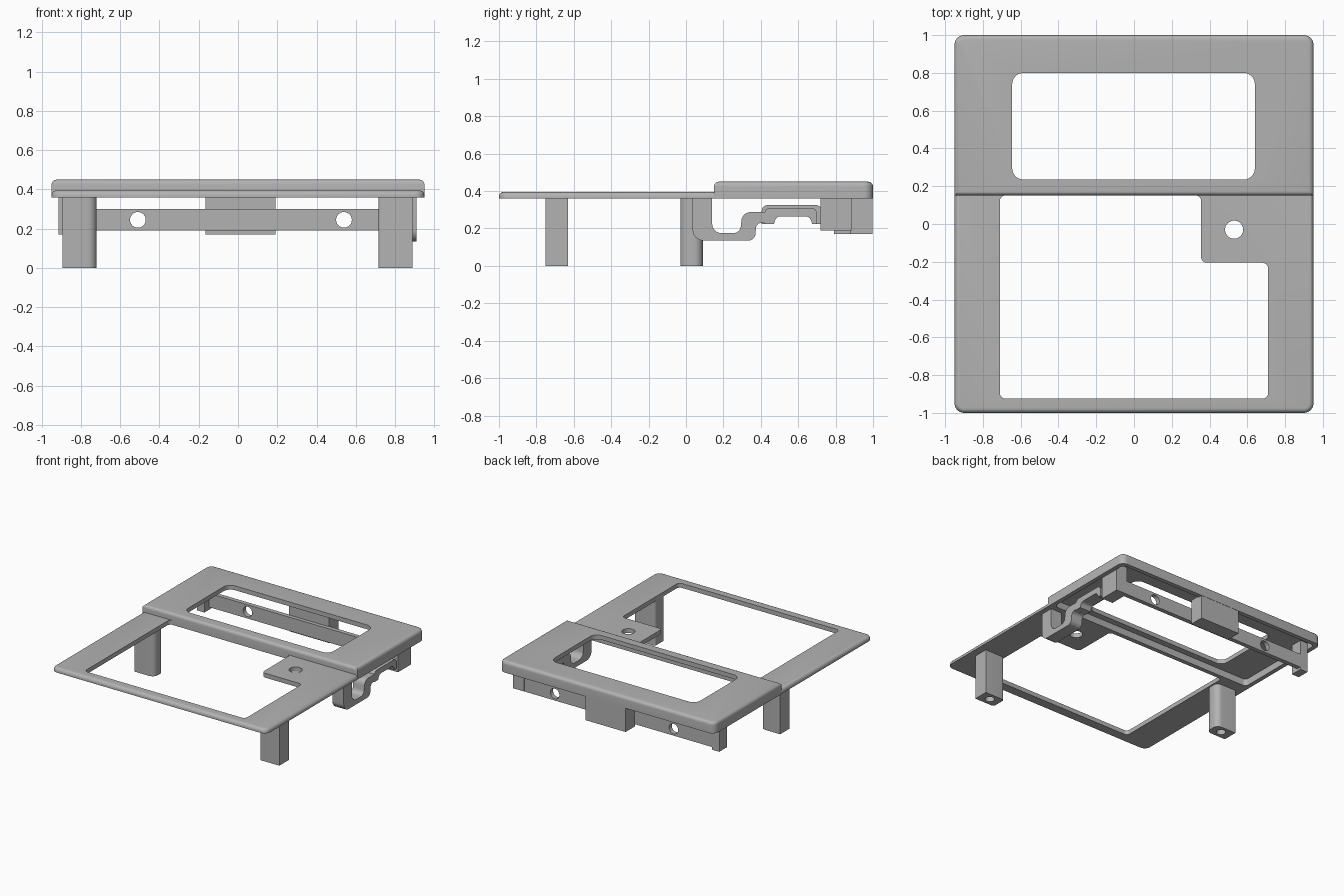
import bpy, bmesh, math
from mathutils import Vector

cube = bpy.data.objects.get("Cube")
if cube:
    bpy.data.objects.remove(cube)

grey = bpy.data.materials.new("plain grey")
grey.use_nodes = True
grey.diffuse_color = (0.45, 0.45, 0.45, 1)
grey.node_tree.nodes["Principled BSDF"].inputs["Base Color"].default_value = grey.diffuse_color


def rounded(corners, steps=6):
    """Turn (u, v, radius) corners into an outline with arcs."""
    out = []
    n = len(corners)
    for i, (u, v, r) in enumerate(corners):
        p = Vector((u, v))
        if r == 0:
            out.append(p)
            continue
        a = (Vector(corners[i - 1][:2]) - p).normalized()
        b = (Vector(corners[(i + 1) % n][:2]) - p).normalized()
        half = a.angle(b) / 2
        centre = p + (a + b).normalized() * (r / math.sin(half))
        start = p + a * (r / math.tan(half)) - centre
        end = p + b * (r / math.tan(half)) - centre
        sweep = start.angle(end)
        for k in range(steps + 1):
            t = k / steps
            out.append(centre + (start * math.sin((1 - t) * sweep)
                                 + end * math.sin(t * sweep)) / math.sin(sweep))
    return out


def rect(u0, u1, v0, v1, r=0):
    return [(u0, v0, r), (u1, v0, r), (u1, v1, r), (u0, v1, r)]


def circle(u, v, r, n=32):
    return [(u + r * math.cos(math.tau * i / n), v + r * math.sin(math.tau * i / n), 0)
            for i in range(n)]


def prism(name, corners, lo, hi, axis="z", top_round=0):
    """Extrude an outline along an axis, optionally rounding its top rim."""
    place = {"x": lambda p, d: (d, p.x, p.y),
             "y": lambda p, d: (p.x, d, p.y),
             "z": lambda p, d: (p.x, p.y, d)}[axis]
    pts = rounded(corners)
    bm = bmesh.new()
    low = [bm.verts.new(place(p, lo)) for p in pts]
    high = [bm.verts.new(place(p, hi)) for p in pts]
    bm.faces.new(low)
    bm.faces.new(high)
    for i in range(len(pts)):
        j = (i + 1) % len(pts)
        bm.faces.new((low[i], low[j], high[j], high[i]))
    bmesh.ops.recalc_face_normals(bm, faces=bm.faces)
    if top_round:
        tops = set(high)
        rim = [e for e in bm.edges if e.verts[0] in tops and e.verts[1] in tops]
        bmesh.ops.bevel(bm, geom=rim, offset=top_round, segments=5,
                        profile=0.5, affect="EDGES")
    mesh = bpy.data.meshes.new(name)
    bm.to_mesh(mesh)
    bm.free()
    mesh.materials.append(grey)
    obj = bpy.data.objects.new(name, mesh)
    bpy.context.collection.objects.link(obj)
    return obj


def cut(obj, *cutters):
    for c in cutters:
        c.hide_render = True
        mod = obj.modifiers.new("cut", "BOOLEAN")
        mod.operation = "DIFFERENCE"
        mod.solver = "EXACT"
        mod.object = c
        bpy.context.view_layer.objects.active = obj
        bpy.ops.object.modifier_apply(modifier=mod.name)
        bpy.data.objects.remove(c)


# Low front plate with the stepped opening and a drilled tab
plate = prism("front_plate", [(-.95, -1, .05), (.95, -1, .05), (.95, .178, 0), (-.95, .178, 0)],
              .36, .395, top_round=.025)
opening = prism("opening_cutter", [(-.71, -.925, .03), (.71, -.925, .03), (.71, -.205, .03),
                                   (.355, -.205, .03), (.355, .152, .03), (-.71, .152, .03)], .2, .6)
cut(plate, opening, prism("tab_hole_cutter", circle(.53, -.03, .048), .2, .6))

# Raised rear frame, hollow underneath, with its window
frame = prism("rear_frame", [(-.95, .15, 0), (.95, .15, 0), (.95, 1, .05), (-.95, 1, .05)],
              .36, .45, top_round=.025)
cut(frame, prism("hollow_cutter", rect(-.915, .915, .185, .965, .03), .3, .415),
    prism("window_cutter", rect(-.645, .64, .235, .8, .06), .3, .6))

# Two legs with rounded inner corners and screw holes
for name, x0, x1, y0, y1, side in (("left_leg", .715, .89, -.75, -.63, 1),
                                   ("right_leg", -.895, -.72, -.03, .09, -1)):
    rl, rr = (.02, 0) if side > 0 else (0, .045)
    leg = prism(name, [(x0, y0, rl), (x1, y0, rr), (x1, y1, rr), (x0, y1, rl)], 0, .37)
    cut(leg, prism("screw_hole_cutter", circle((x0 + x1) / 2, (y0 + y1) / 2, .035), -.1, .2))

# Rear cross bar with two holes, end posts and a centre block
bar = prism("rear_bar", rect(-.9, .9, .19, .30), .85, .885, "y")
cut(bar, *[prism("bar_hole_cutter", circle(x, .245, .04), .7, 1, "y") for x in (-.51, .54)])
prism("left_post", rect(.81, .91, .72, .886), .19, .418)
prism("right_post", rect(-.915, -.85, .79, .887), .17, .418)
prism("centre_block", rect(-.165, .19, .88, .998), .17, .37)

# Curved side arm
prism("side_arm", [(.035, .365, 0), (.035, .135, .06), (.37, .135, .04), (.375, .23, .03),
                   (.43, .23, 0), (.43, .288, 0), (.30, .288, .05), (.29, .175, .04),
                   (.14, .175, .05), (.14, .365, 0)], .81, .91, "x")

# Arched saddle: a taller inner layer and a lower outer layer
for name, y0, y1, top, x1 in (("saddle_inner", .405, .725, .325, .86),
                              ("saddle_outer", .42, .70, .31, .91)):
    prism(name, [(y0, .225, 0), (.47, .225, 0), (.485, .265, .03), (.66, .265, .03),
                 (.675, .225, 0), (y1, .225, 0), (y1, top, .03), (y0, top, .03)], .81, x1, "x")

# Smooth the rounded surfaces, keep hard edges
for obj in bpy.context.scene.objects:
    obj.select_set(obj.type == "MESH")
    if obj.type == "MESH":
        bpy.context.view_layer.objects.active = obj
bpy.ops.object.shade_smooth_by_angle(angle=math.radians(30))
